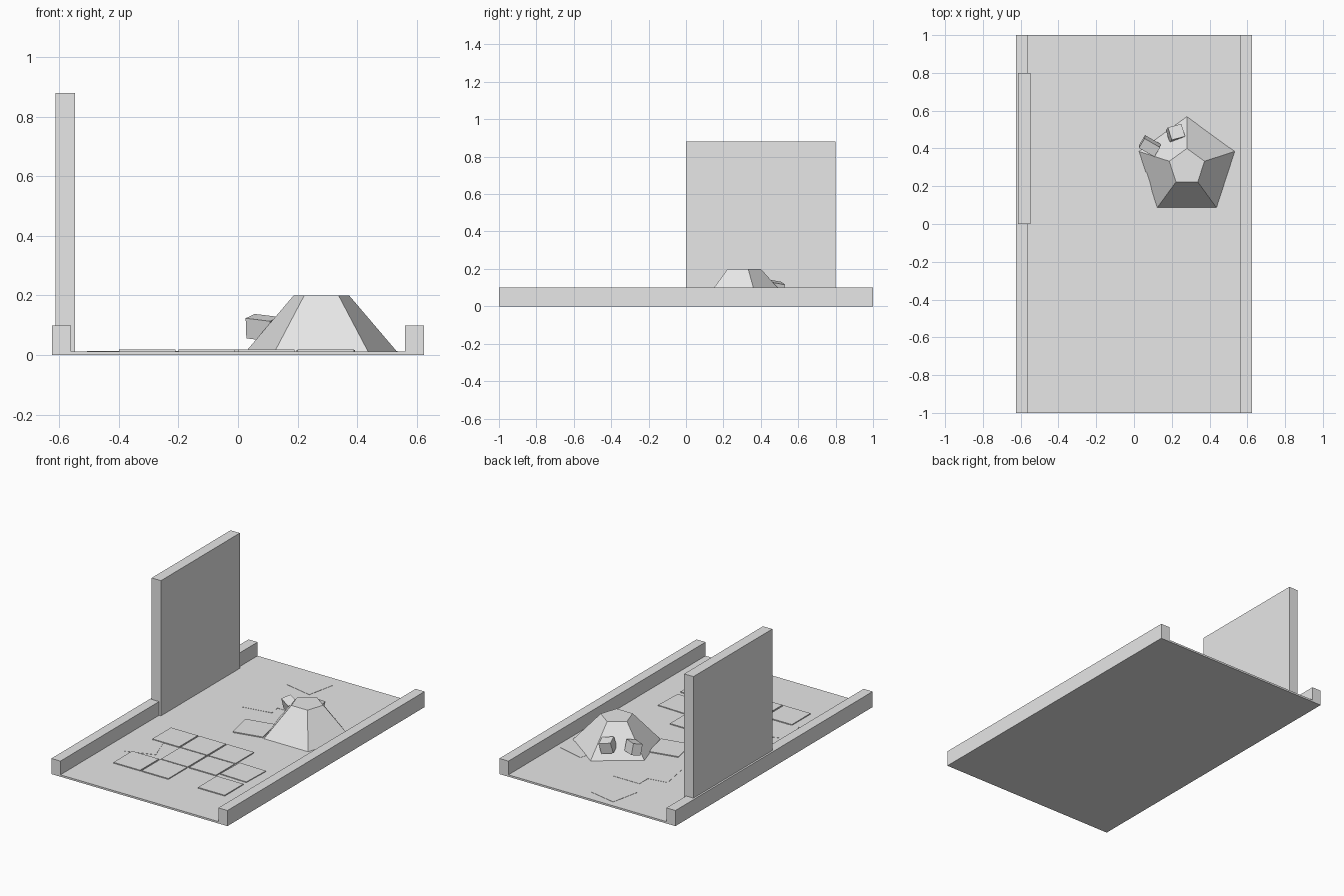
import bpy
import math

if "Cube" in bpy.data.objects:
    bpy.data.objects.remove(bpy.data.objects["Cube"])

grey = bpy.data.materials.new("plain_grey")
grey.diffuse_color = (0.8, 0.8, 0.8, 1)
grey.use_nodes = True
grey.node_tree.nodes["Principled BSDF"].inputs["Base Color"].default_value = grey.diffuse_color


def box(name, centre, size, rot=(0, 0, 0)):
    """Box from its centre, full size and rotation in degrees."""
    bpy.ops.mesh.primitive_cube_add(size=1, location=centre,
                                    rotation=[math.radians(a) for a in rot])
    ob = bpy.context.object
    ob.name = name
    ob.scale = size
    bpy.ops.object.transform_apply(location=False, rotation=False, scale=True)
    ob.data.materials.append(grey)
    return ob


# Ground slab with a raised kerb on each long side
FLOOR = 0.012
box("floor", (0, 0, FLOOR / 2), (1.25, 2, FLOOR))
for side, x in (("left", -0.593), ("right", 0.593)):
    box(side + "_kerb", (x, 0, 0.05), (0.064, 2, 0.1))

# Tall upright panel over the left kerb
box("wall_panel", (-0.58, 0.4, 0.44), (0.066, 0.8, 0.88))

# Five-sided mound with a flat top
bpy.ops.mesh.primitive_cone_add(vertices=5, radius1=0.27, radius2=0.098, depth=0.192,
                                location=(0.28, 0.302, 0.104))
mound = bpy.context.object
mound.name = "mound"
mound.data.materials.append(grey)
# Point one corner of the mound towards the back
corner = max((v.co for v in mound.data.vertices), key=lambda c: c.y)
mound.rotation_euler.z = math.pi / 2 - math.atan2(corner.y, corner.x)

# Paving laid on a grid: (column, row)
TILE = 0.19
for col, row in ((0, 0), (1, 0), (2, 0), (1, 1), (2, 1), (0, 2), (1, 2), (3, 2)):
    box("paving_tile", (-0.305 + 0.2 * col, -0.203 - 0.197 * row, 0.011),
        (TILE, TILE, 0.014))

# Loose paving sunk into the ground: x, y, top height, turn, tilt
for x, y, top, turn, tilt in (
        (0.295, -0.37, 0.017, -2, 0), (0.0, 0.165, 0.018, 12, 0),
        (-0.08, 0.845, 0.0135, -12, 0), (-0.04, 0.57, 0.0135, 0, 0),
        (-0.15, 0.48, 0.0135, 10, 0), (0.42, 0.45, 0.0135, -15, 0),
        (-0.385, -0.4, 0.0135, 20, 0)):
    box("loose_tile", (x, y, top - 0.005), (TILE, TILE, 0.01), (tilt, 0, turn))

# Two blocks resting on the back of the mound
box("left_block", (0.083, 0.413, 0.092), (0.095, 0.06, 0.07), (14, 6, -30))
box("right_block", (0.22, 0.48, 0.095), (0.075, 0.07, 0.07), (-10, 12, 15))
